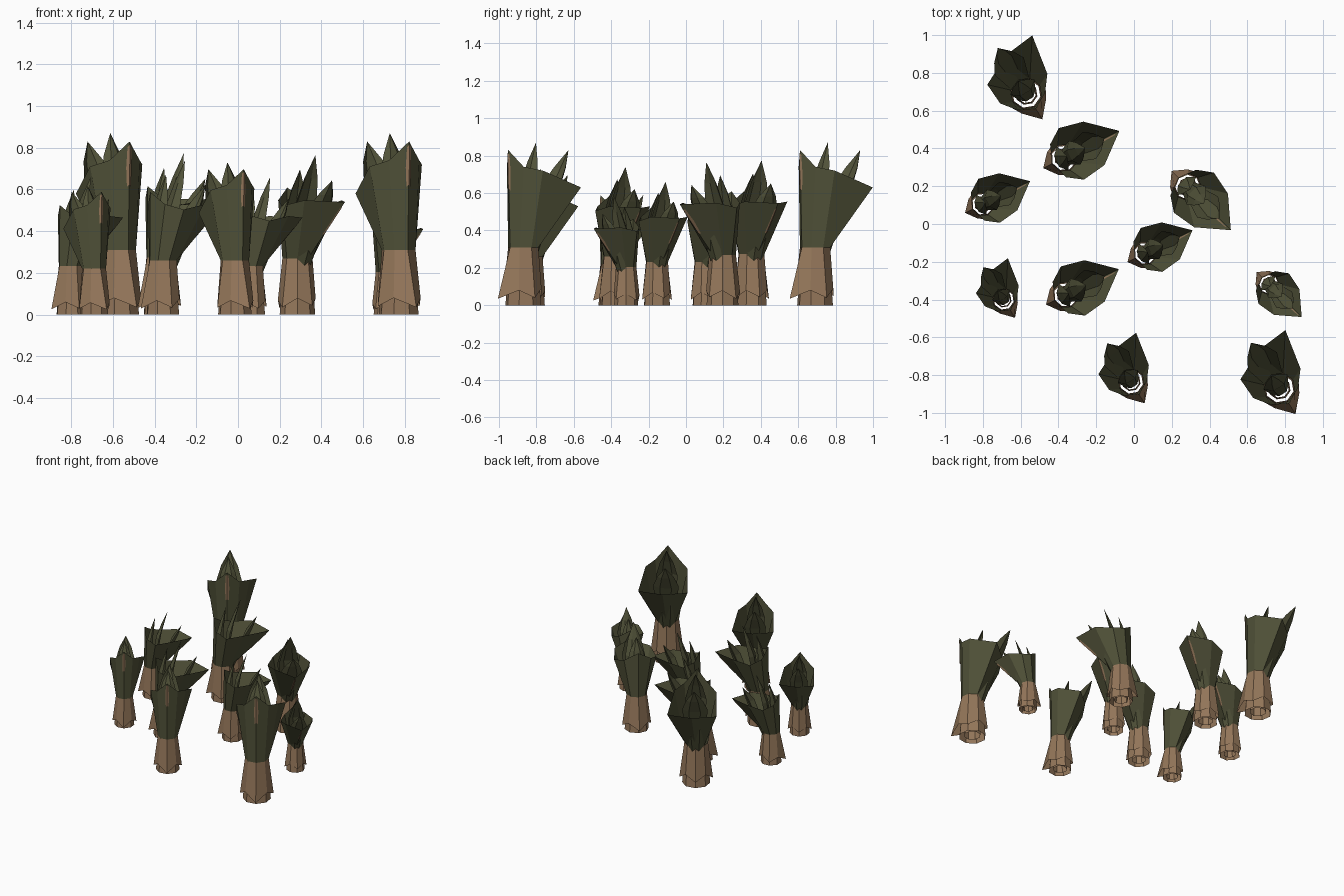
import bpy, math
from mathutils import Vector, Matrix

if "Cube" in bpy.data.objects:
    bpy.data.objects.remove(bpy.data.objects["Cube"])

def colour(name, rgb):
    m = bpy.data.materials.new(name)
    m.diffuse_color = (*rgb, 1)
    m.use_nodes = True
    m.node_tree.nodes["Principled BSDF"].inputs["Base Color"].default_value = m.diffuse_color
    return m

GREEN = colour("dark green leaf", (0.083, 0.085, 0.041))
BROWN = colour("brown husk", (0.30, 0.185, 0.103))
SPLIT = 0.31          # height of the brown to green change, at scale 1

def make(name, verts, faces, mat, place):
    me = bpy.data.meshes.new(name)
    me.from_pydata([place @ Vector(v) for v in verts], [], faces)
    me.materials.append(mat)
    me.update()
    bpy.context.collection.objects.link(bpy.data.objects.new(name, me))

def ring(r, z, n=8):
    return [(r * math.cos(2 * math.pi * i / n), r * math.sin(2 * math.pi * i / n), z) for i in range(n)]

def loft(rings):
    n = len(rings[0])
    verts = [v for r in rings for v in r]
    faces = [(k * n + i, k * n + (i + 1) % n, (k + 1) * n + (i + 1) % n, (k + 1) * n + i)
             for k in range(len(rings) - 1) for i in range(n)]
    return verts, faces

# Local frame: +x is the leaning side, z is up. Rim points start at +x, every 45 degrees.
UPRIGHT_RIM = [(.23, -.02, .60), (.15, .15, .58), (.03, .145, .71), (-.05, .085, .74), (-.095, 0, .83),
               (-.05, -.085, .74), (.03, -.15, .72), (.245, -.19, .63)]
LEANING_RIM = [(.37, 0, .62), (.20, .145, .63), (.05, .175, .60), (-.04, .11, .63), (-.08, 0, .70),
               (-.04, -.11, .63), (.05, -.17, .60), (.20, -.145, .63)]

# Inner leaves: base x, middle x, middle half width, middle height, tip x, tip height, bulge
UPRIGHT_LEAVES = [(.04, .17, .09, .64, .285, .83, .04), (-.01, .04, .075, .66, .08, .87, -.035)]
LEANING_LEAVES = [(.04, .17, .09, .58, .27, .74, .04), (.01, .07, .08, .62, .14, .88, -.035),
                  (-.02, -.01, .08, .58, .02, .80, -.04)]

def inner_leaf(spec, place):
    x0, x1, w, z1, x2, z2, bulge = spec
    rows = [(x0, .05, SPLIT - .06, bulge * .7), (x1, w, z1, bulge), ((x1 + x2) / 2, w * .65, (z1 + z2) / 2, bulge * .6)]
    verts = []
    for x, hw, z, b in rows:
        verts += [(x, -hw, z), (x + b, -hw * .45, z), (x + b, hw * .45, z), (x, hw, z)]
    verts.append((x2, 0, z2))
    faces = [(4 * k + i, 4 * k + i + 1, 4 * k + i + 5, 4 * k + i + 4) for k in range(2) for i in range(3)]
    faces += [(8 + i, 9 + i, 12) for i in range(3)]
    make("inner_leaf", verts, faces, GREEN, place)

def rib(neck, rim, i, t0, t1, place):
    # thin folded plate running down the pointed leaf
    out = Vector((rim[i][0], rim[i][1], 0)).normalized() * .004
    at = lambda j, t: Vector(neck[j]).lerp(Vector(rim[j]), t)
    verts = []
    for t, w in ((t0, .015), ((t0 + t1) / 2, .022), (t1, .016)):
        c = at(i, t)
        for j in (i - 1, i, (i + 1) % 8):
            d = at(j, t) - c
            verts.append(c + out + (d.normalized() * w if j != i else d))
    faces = [(3 * k + s, 3 * k + s + 1, 3 * k + s + 4, 3 * k + s + 3) for k in range(2) for s in range(2)]
    make("leaf_rib", verts, faces, BROWN, place)

def plant(x, y, scale, azimuth, upright):
    place = (Matrix.Translation((x, y, 0)) @ Matrix.Rotation(math.radians(azimuth), 4, 'Z')
             @ Matrix.Scale(scale, 4))
    neck = ring(.083, SPLIT)
    # stem with a flared husk ending in ragged points
    point = .16 if upright else .14
    hem = [(.115, .05), (.10, .09), (.118, .04), (.108, .08), (point, .035), (.108, .08), (.118, .04), (.10, .09)]
    skirt = [(r * math.cos(i * math.pi / 4), r * math.sin(i * math.pi / 4), z) for i, (r, z) in enumerate(hem)]
    make("husk_skirt", *loft([skirt, neck]), BROWN, place)
    make("stem", *loft([ring(.098, 0), ring(.076, SPLIT - .03)]), BROWN, place)
    make("stem_core", *loft([ring(.06, .012), ring(.05, SPLIT)]), BROWN, place)
    # flared outer leaf cup
    rim = UPRIGHT_RIM if upright else LEANING_RIM
    make("leaf_cup", *loft([neck, rim]), GREEN, place)
    if upright:
        rib(neck, rim, 4, .60, .97, place)
    else:
        rib(neck, rim, 0, .42, .9, place)
    for spec in (UPRIGHT_LEAVES if upright else LEANING_LEAVES):
        inner_leaf(spec, place)

# x, y, scale, azimuth of the lean, upright pointed leaf or leaning one
for p in [(-.57, .69, 1, 122, True), (.77, -.87, 1, 122, True),
          (-.69, -.40, .71, 122, True), (-.015, -.835, .84, 122, True),
          (-.37, .35, .88, 26, False), (-.36, -.375, .84, 26, False),
          (-.80, .105, .75, 26, False), (.06, -.155, .75, 26, False),
          (.285, .195, .87, -45, False), (.715, -.32, .66, -45, False)]:
    plant(*p)
